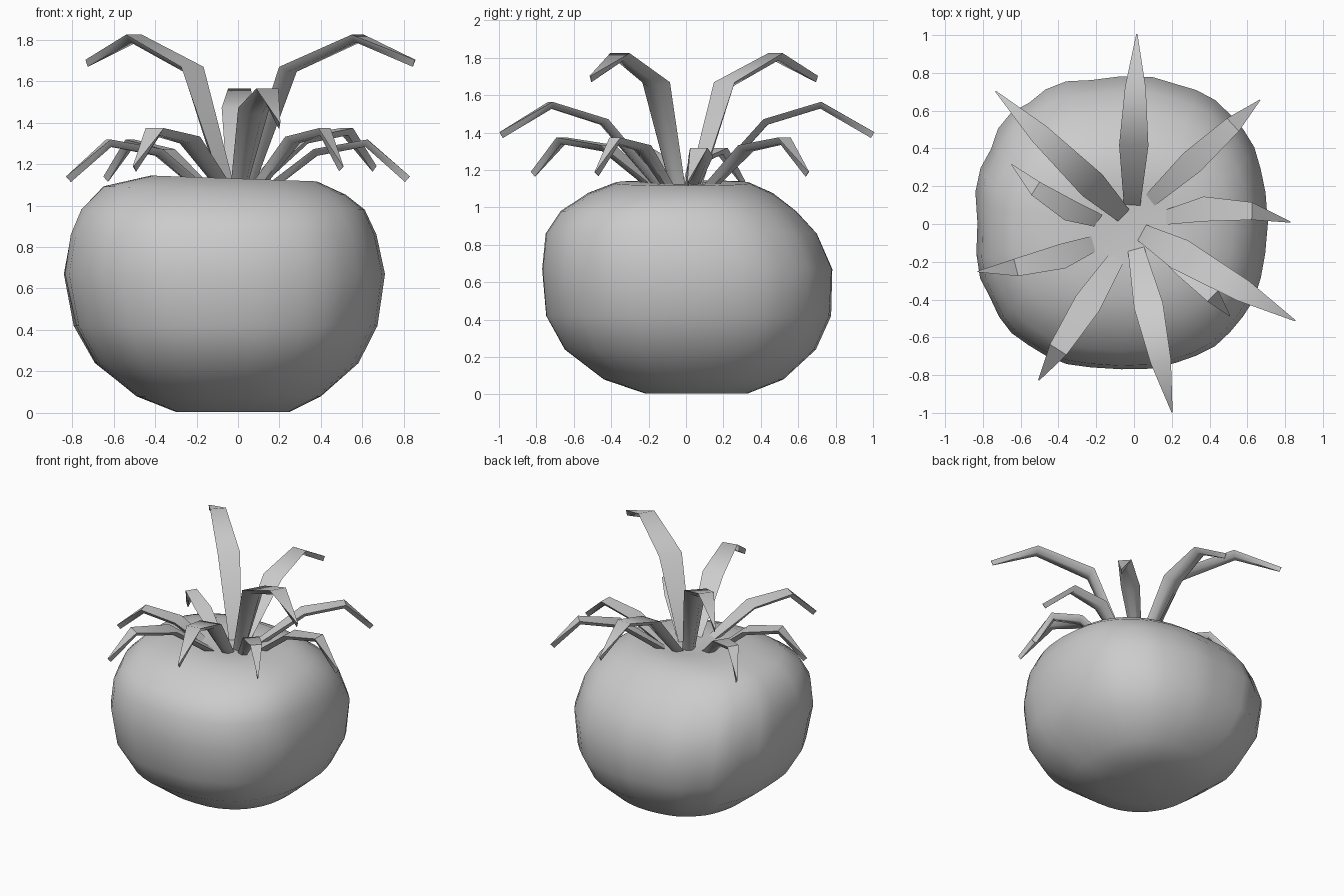
import bpy, bmesh, math
from mathutils import Vector

if "Cube" in bpy.data.objects:
    bpy.data.objects.remove(bpy.data.objects["Cube"])


def make_object(name, bm, angle):
    bmesh.ops.recalc_face_normals(bm, faces=bm.faces)
    mesh = bpy.data.meshes.new(name)
    bm.to_mesh(mesh)
    bm.free()
    ob = bpy.data.objects.new(name, mesh)
    bpy.context.collection.objects.link(ob)
    bpy.ops.object.select_all(action='DESELECT')
    ob.select_set(True)
    bpy.context.view_layer.objects.active = ob
    bpy.ops.object.shade_smooth_by_angle(angle=math.radians(angle))
    return ob


def bridge(bm, a, b):
    n = len(a)
    for i in range(n):
        bm.faces.new((a[i], a[(i + 1) % n], b[(i + 1) % n], b[i]))


# Lumpy rounded-square body: z, x min, x max, y min, y max
RINGS = [
    (0.005, -0.30, 0.25, -0.22, 0.33),
    (0.08, -0.49, 0.40, -0.44, 0.52),
    (0.24, -0.69, 0.58, -0.65, 0.69),
    (0.42, -0.79, 0.67, -0.75, 0.77),
    (0.67, -0.84, 0.705, -0.77, 0.78),
    (0.86, -0.81, 0.665, -0.75, 0.70),
    (0.98, -0.76, 0.61, -0.67, 0.59),
    (1.07, -0.65, 0.52, -0.53, 0.47),
    (1.13, -0.42, 0.38, -0.38, 0.34),
    (1.13, -0.20, 0.18, -0.18, 0.18),
]
SEG = 40


def signed_pow(v, p):
    return math.copysign(abs(v) ** p, v)


def build_body():
    bm = bmesh.new()
    previous = None
    for z, x0, x1, y0, y1 in RINGS:
        cx, cy = (x0 + x1) / 2, (y0 + y1) / 2
        ring = []
        side = math.sin(math.pi * min(z / 1.13, 1))
        for i in range(SEG):
            t = 2 * math.pi * i / SEG
            # creases mainly on the left and back
            mask = max(0, math.cos(t - 2.5)) * 0.7 + 0.3
            k = 1 + 0.018 * side * mask * math.sin(13 * t + 2 * z)
            x = cx + (x1 - x0) / 2 * signed_pow(math.cos(t), 0.84) * k
            y = cy + (y1 - y0) / 2 * signed_pow(math.sin(t), 0.84) * k
            tilt = -0.035 * x if z > 1 else 0
            ring.append(bm.verts.new((x, y, z + tilt)))
        if previous:
            bridge(bm, previous, ring)
        else:
            bm.faces.new(ring[::-1])
        previous = ring
    top = bm.verts.new((0, 0, 1.11))
    for i in range(SEG):
        bm.faces.new((previous[i], previous[(i + 1) % SEG], top))
    make_object("body", bm, 60)


# Leaf bend styles: heights and positions of base, knee, peak and tip
STYLES = {
    "tall": ((1.10, 1.66, 1.81, 1.69), (0, 0.25, 0.66, 1)),
    "medium": ((1.10, 1.46, 1.55, 1.39), (0, 0.36, 0.69, 1)),
    "low": ((1.10, 1.32, 1.36, 1.18), (0, 0.40, 0.76, 1)),
    "lowest": ((1.09, 1.26, 1.305, 1.13), (0, 0.33, 0.70, 1)),
}
WIDTHS = (0.085, 0.155, 0.11, 0.006)


def build_leaf(name, style, base, tip, bow=0.0, scale=1.0):
    zs, fs = STYLES[style]
    base, tip = Vector(base), Vector(tip)
    d = tip - base
    along = Vector((d.x, d.y, 0)).normalized()
    across = Vector((-along.y, along.x, 0))
    pts = []
    for z, f in zip(zs, fs):
        p = base.lerp(tip, f)
        pts.append(Vector((p.x, p.y, z)) + across * bow * math.sin(math.pi * f))
    bm = bmesh.new()
    previous = None
    for i, p in enumerate(pts):
        tangent = (pts[min(i + 1, 3)] - pts[max(i - 1, 0)]).normalized()
        up = tangent.cross(across).normalized()
        if up.dot(Vector((0, 0, 1))) < 0:
            up.negate()
        w = WIDTHS[i] * scale / 2
        ring = [bm.verts.new(p + across * s * w + up * h)
                for s, h in ((-1, 0.014), (1, 0.014), (0.45, -0.022), (-0.45, -0.022))]
        if previous:
            bridge(bm, previous, ring)
        else:
            bm.faces.new(ring[::-1])
        previous = ring
    bm.faces.new(previous)
    make_object(name, bm, 50)


build_body()

# Crown of leaves
build_leaf("tall_leaf_back_left", "tall", (-0.06, 0.05), (-0.73, 0.70))
build_leaf("tall_leaf_front_right", "tall", (0.05, -0.05), (0.85, -0.51), 0, 1.1)
build_leaf("leaf_back", "medium", (-0.01, 0.10), (0.015, 1.0))
build_leaf("leaf_front", "medium", (0.01, -0.13), (0.20, -0.99))
build_leaf("leaf_back_right", "low", (0.08, 0.12), (0.66, 0.65), 0, 0.85)
build_leaf("leaf_front_left", "low", (-0.08, -0.16), (-0.50, -0.82), 0, 0.95)
build_leaf("leaf_right", "lowest", (0.15, 0.03), (0.82, 0.01), 0.065, 0.85)
build_leaf("leaf_left", "lowest", (-0.18, -0.09), (-0.82, -0.25), 0.035, 0.85)
build_leaf("small_leaf_left", "lowest", (-0.16, 0.01), (-0.64, 0.31), 0.05, 0.75)
build_leaf("small_leaf_front_right", "low", (0.10, -0.09), (0.50, -0.48), 0.02, 0.75)
